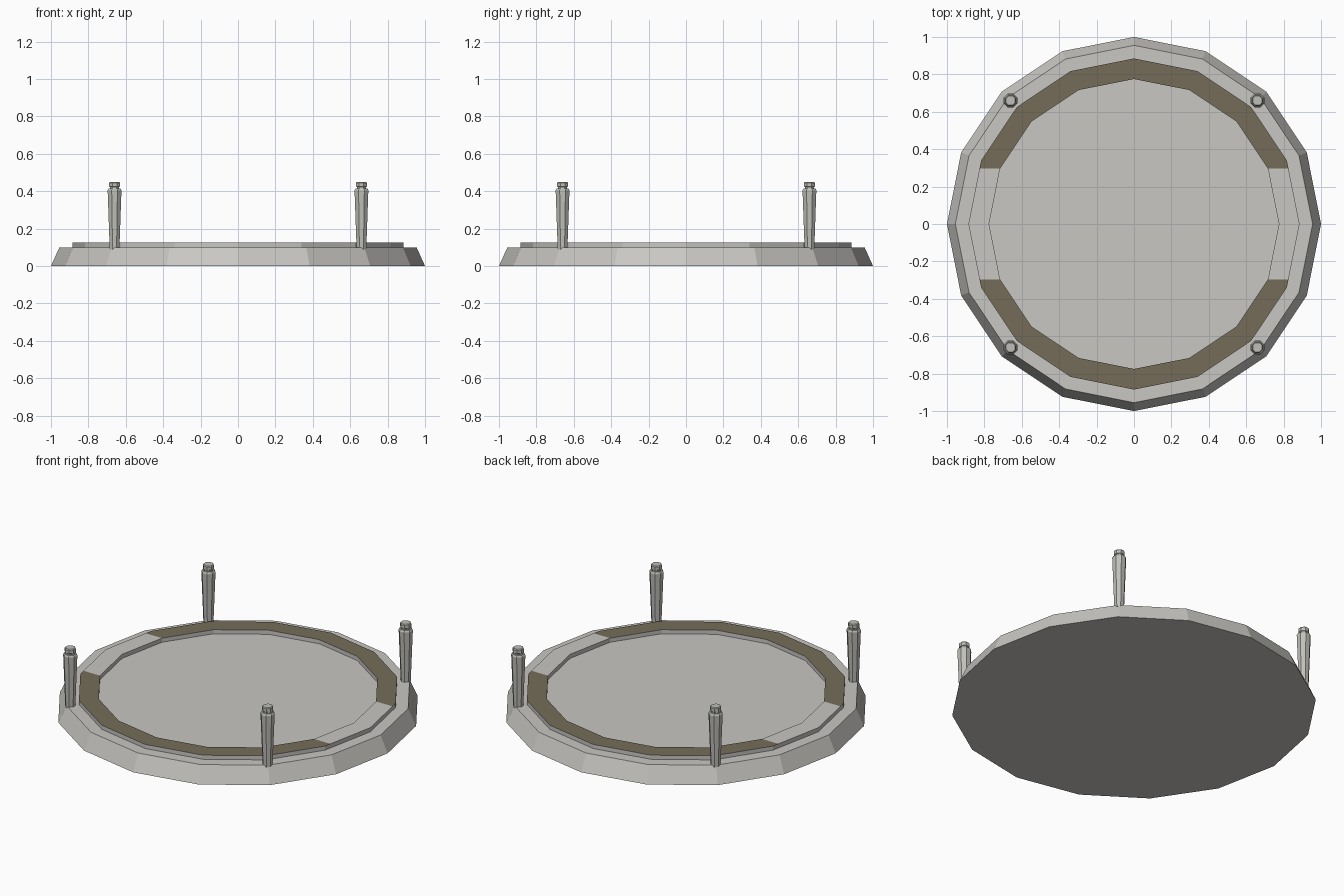
import bpy, bmesh, math

if "Cube" in bpy.data.objects:
    bpy.data.objects.remove(bpy.data.objects["Cube"])

def material(name, rgb):
    m = bpy.data.materials.new(name)
    m.diffuse_color = (*rgb, 1)
    m.use_nodes = True
    m.node_tree.nodes["Principled BSDF"].inputs["Base Color"].default_value = m.diffuse_color
    return m

STONE = material("light_stone", (0.58, 0.57, 0.545))
POST = material("post_stone", (0.53, 0.525, 0.49))
BROWN = material("brown_inlay", (0.178, 0.152, 0.102))

def lathe(name, profile, sides, mats, loc=(0, 0, 0), turn=0.0, closed=False):
    """Revolve (radius, z) points; open profiles get capped ends."""
    bm = bmesh.new()
    rings = []
    for r, z in profile:
        rings.append([bm.verts.new((r * math.cos(turn + 2 * math.pi * i / sides),
                                    r * math.sin(turn + 2 * math.pi * i / sides), z))
                      for i in range(sides)])
    pairs = list(zip(rings, rings[1:]))
    if closed:
        pairs.append((rings[-1], rings[0]))
    else:
        bm.faces.new(rings[0])
        bm.faces.new(rings[-1])
    for a, b in pairs:
        for i in range(sides):
            j = (i + 1) % sides
            bm.faces.new((a[i], a[j], b[j], b[i]))
    bmesh.ops.recalc_face_normals(bm, faces=bm.faces)
    me = bpy.data.meshes.new(name)
    bm.to_mesh(me)
    bm.free()
    for m in mats:
        me.materials.append(m)
    ob = bpy.data.objects.new(name, me)
    ob.location = loc
    bpy.context.collection.objects.link(ob)
    return ob

# sixteen-sided sloped base
lathe("base", [(1.0, 0), (0.955, 0.10)], 16, [STONE])

# raised ring, top painted brown at front and back
ring = lathe("raised_ring", [(0.885, 0.10), (0.885, 0.125), (0.775, 0.125), (0.775, 0.10)],
             16, [STONE, BROWN], closed=True)
bm = bmesh.new()
bm.from_mesh(ring.data)
CUT = 0.297
for y in (-CUT, CUT):
    bmesh.ops.bisect_plane(bm, geom=bm.verts[:] + bm.edges[:] + bm.faces[:],
                           plane_co=(0, y, 0), plane_no=(0, 1, 0), dist=1e-4)
for f in bm.faces:
    if f.normal.z > 0.9 and abs(f.calc_center_median().y) > CUT:
        f.material_index = 1
bm.to_mesh(ring.data)
bm.free()

# four corner posts, flaring upward with a small cap
post_profile = [(0.028, 0.09), (0.040, 0.405), (0.034, 0.415), (0.027, 0.415),
                (0.027, 0.422), (0.031, 0.425), (0.031, 0.445), (0.027, 0.45)]
for sx, nx in ((-1, "left"), (1, "right")):
    for sy, ny in ((-1, "front"), (1, "back")):
        lathe(f"post_{ny}_{nx}", post_profile, 8, [POST],
              loc=(sx * 0.66, sy * 0.66, 0), turn=math.pi / 8)
